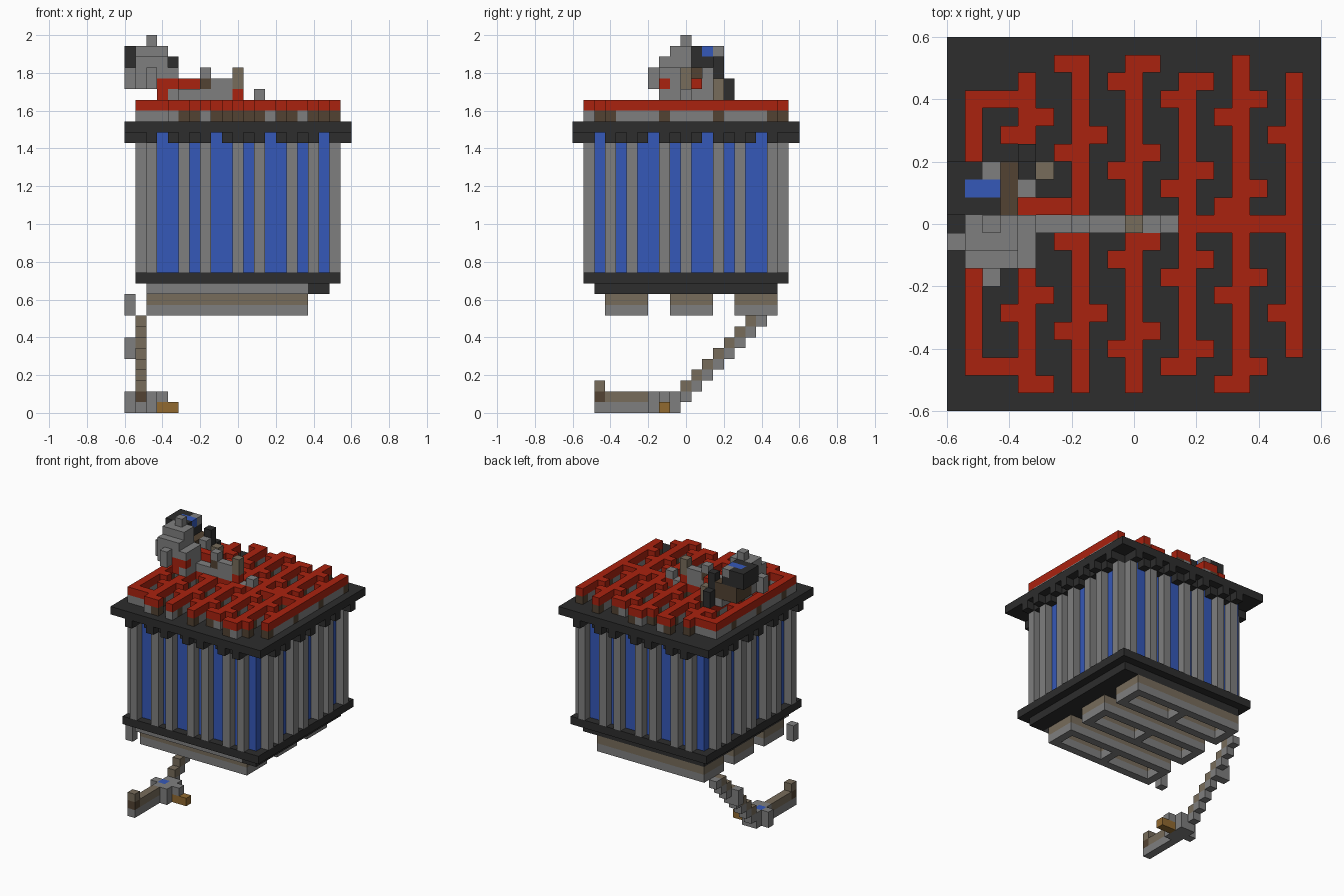
import bpy
import bmesh
from mathutils import Vector

if "Cube" in bpy.data.objects:
    bpy.data.objects.remove(bpy.data.objects["Cube"])

UNIT = 2 / 35
LAST = 20
cells = {}       # grid cell -> part name
part_colour = {}


def make_material(name, rgb):
    linear = [((c / 255 + 0.055) / 1.055) ** 2.4 for c in rgb] + [1]
    mat = bpy.data.materials.new(name)
    mat.use_nodes = True
    mat.diffuse_color = linear
    mat.node_tree.nodes["Principled BSDF"].inputs["Base Color"].default_value = linear
    return mat


materials = {name: make_material(name, rgb) for name, rgb in {
    "grey": (127, 127, 127), "dark": (45, 45, 45), "blue": (53, 88, 184),
    "red": (170, 34, 15), "taupe": (119, 108, 91), "brown": (82, 66, 50),
    "ochre": (145, 106, 48)}.items()}


def span(v):
    return range(v[0], v[1] + 1) if isinstance(v, tuple) else (v,)


def fill(part, colour, x, y, z):
    """Fill an inclusive block of cells; later blocks replace earlier ones."""
    part_colour[part] = colour
    for i in span(x):
        for j in span(y):
            for k in span(z):
                cells[i, j, k] = part


def four_sides(t, ring):
    """A place along the front wall, repeated on the other three walls."""
    return ((t, ring), (LAST - ring, LAST - t),
            (LAST - t, LAST - ring), (ring, t))


# Roof slab, floor slab and blue core
fill("roof_slab", "dark", (0, 20), (0, 20), 26)
fill("core", "blue", (2, 18), (2, 18), (13, 25))
fill("floor_slab", "dark", (1, 19), (1, 19), 12)
fill("floor_underside", "dark", (2, 18), (2, 18), 11)
fill("floor_front_trim", "grey", (2, 16), 2, 11)

# Cornice below the roof, with notches
for t in range(2, 19):
    if t % 5 != 3:
        for x, y in four_sides(t, 1):
            fill("cornice", "dark", x, y, 25)

# Wall pillars, each capped with a bracket
for t in range(2, 18):
    if t % 5 in (0, 2):
        for x, y in four_sides(t, 1):
            fill("wall_pillars", "grey", x, y, (13, 24))
        for x, y in four_sides(t, 0):
            fill("brackets", "dark", x, y, 25)

# Pallet: three ladder frames
for y in (3, 9, 15):
    for part, colour, z in (("pallet_upper", "taupe", 10), ("pallet_lower", "grey", 9)):
        for row in (y, y + 3):
            fill(part, colour, (2, 16), row, z)
        for x in (2, 9, 16):
            fill(part, colour, x, (y, y + 3), z)
fill("corner_peg", "grey", 0, 3, (9, 10))

# Stepped rope
for z in range(1, 9):
    fill("rope_top", "taupe", 1, z + 8, z)
    fill("rope_bottom", "grey", 1, z + 9, z)
fill("rope_knot", "grey", 0, 14, (5, 6))

# Hook at the end of the rope
fill("hook_shaft", "grey", 1, (2, 9), 0)
fill("hook_shaft_top", "taupe", 1, (2, 6), 1)
fill("hook_tip_band", "brown", 1, 2, 1)
fill("hook_tip", "taupe", 1, 2, 2)
fill("hook_head", "grey", (0, 3), 8, (0, 1))
fill("hook_head", "grey", (1, 2), (7, 9), (0, 1))
fill("hook_gem", "blue", 1, 8, 1)
fill("hook_claw", "ochre", (3, 4), 8, 0)

# Roof maze: long bars with staggered side teeth
maze = {}
ends = {1: (2, 17), 4: (1, 18), 13: (2, 18), 19: (3, 18)}
for n, x in enumerate(range(1, 20, 3)):
    low, high = ends.get(x, (1, 19))
    right = (2 - n) % 5
    for y in range(low, high + 1):
        maze[x, y] = y % 5 == (right + 2) % 5
        if y % 5 == right and x < 19:
            maze[x + 1, y] = True
        if y % 5 == (right - 1) % 5 and x > 1:
            maze[x - 1, y] = True
for x in range(3, 20):
    maze.setdefault((x, 10), True)
for x in range(1, 5):
    maze[x, 2] = maze[x, 17] = False
for (x, y), is_brown in maze.items():
    fill("maze_top", "red", x, y, 28)
    if is_brown:
        fill("maze_base_brown", "brown", x, y, 27)
    else:
        fill("maze_base_grey", "grey", x, y, 27)

# Perched figure: stepped grey body
fill("figure_body", "grey", (1, 3), (9, 10), (30, 33))
fill("figure_body", "grey", (1, 3), 8, (30, 32))
fill("figure_body", "grey", 2, 7, (30, 31))
fill("figure_body", "grey", 0, 9, (30, 31))
fill("figure_body", "grey", 4, (8, 10), (30, 31))
fill("figure_body", "grey", 2, 10, 34)
fill("figure_seat", "grey", (3, 4), (8, 13), 29)

# Figure back, hood and crown
fill("figure_back", "brown", (1, 3), (11, 13), (30, 31))
fill("figure_hood", "dark", (0, 2), (11, 13), (32, 33))
fill("figure_crown", "blue", (1, 2), 12, 33)
fill("figure_hood_tip", "grey", 2, 13, 33)
fill("figure_side", "grey", 4, 12, (30, 31))
fill("figure_side_trim", "dark", 4, 13, (30, 32))
fill("figure_side_trim", "dark", 4, 14, (29, 30))
fill("figure_foot", "taupe", 5, 13, (29, 30))

# Figure arms
fill("figure_arms", "red", (3, 6), 11, 30)
fill("figure_arms", "red", (3, 4), 8, 30)
fill("figure_arms", "red", 3, 8, 29)

# Long tool lying along the roof
fill("tool_bar", "grey", (4, 9), 10, 29)
fill("tool_bar", "grey", (8, 9), 10, 30)
fill("tool_grip", "brown", 7, 10, 30)
fill("tool_sight", "grey", 7, 10, 31)
fill("tool_collar", "red", 10, 10, 29)
fill("tool_post", "taupe", 10, 10, (30, 31))
fill("tool_muzzle", "grey", 11, 10, 28)
fill("tool_muzzle", "grey", 12, 10, 29)


def build_part(part):
    """Make one mesh from the exposed cell faces of a part."""
    bm = bmesh.new()
    for cell, owner in cells.items():
        if owner != part:
            continue
        for axis in range(3):
            for sign in (-1, 1):
                normal = Vector((0, 0, 0))
                normal[axis] = sign
                if tuple(int(c + n) for c, n in zip(cell, normal)) in cells:
                    continue
                u = Vector((0, 0, 0))
                u[(axis + 1) % 3] = 0.5
                v = normal.cross(u)
                mid = Vector(cell) + Vector((-10, -10, 0.5)) + normal / 2
                bm.faces.new([bm.verts.new((mid + a * u + b * v) * UNIT)
                              for a, b in ((-1, -1), (1, -1), (1, 1), (-1, 1))])
    bmesh.ops.remove_doubles(bm, verts=bm.verts, dist=UNIT / 100)
    mesh = bpy.data.meshes.new(part)
    bm.to_mesh(mesh)
    bm.free()
    mesh.materials.append(materials[part_colour[part]])
    bpy.context.collection.objects.link(bpy.data.objects.new(part, mesh))


for part in part_colour:
    build_part(part)
